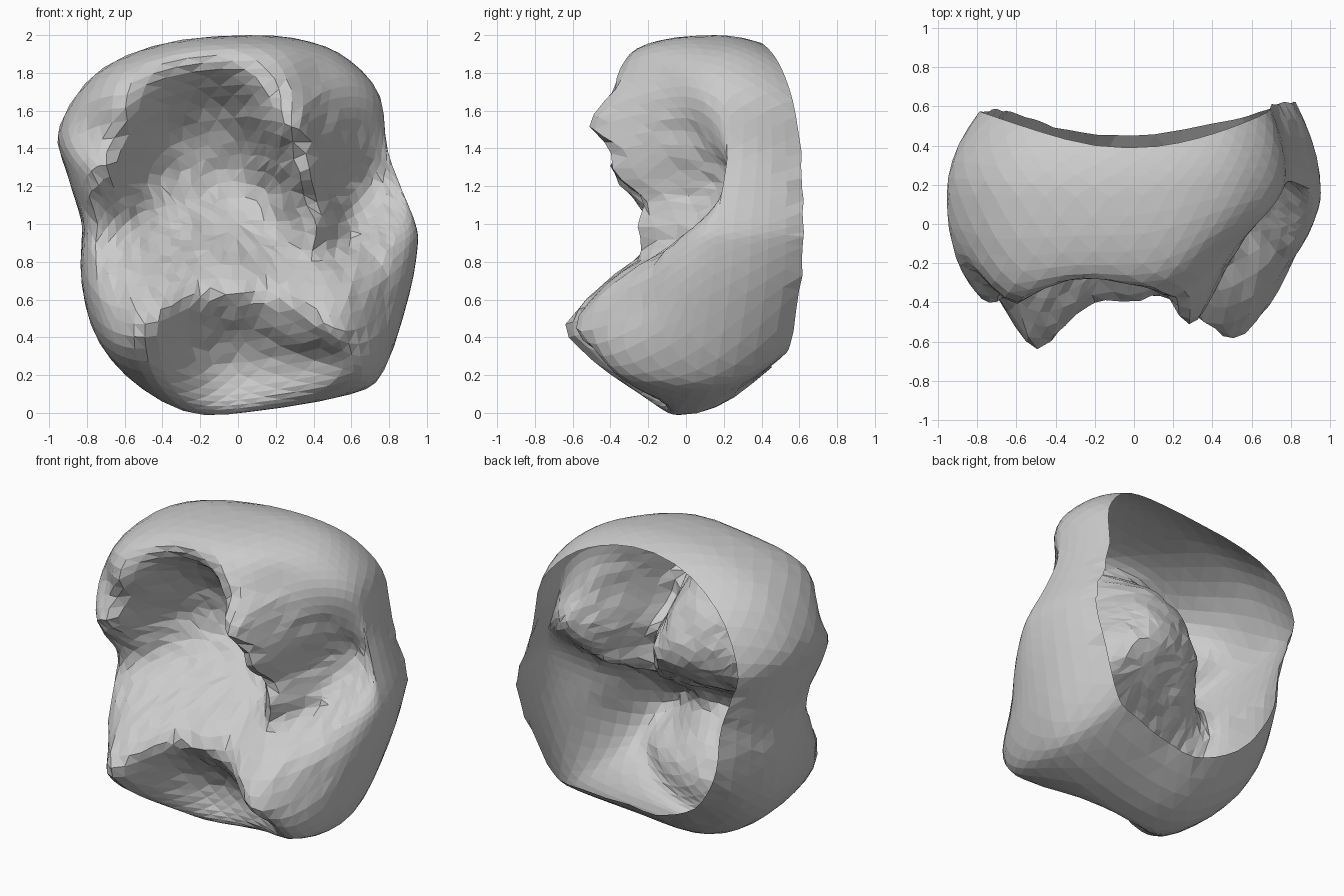
import bpy, bmesh, math, random
from mathutils import Vector

if "Cube" in bpy.data.objects:
    bpy.data.objects.remove(bpy.data.objects["Cube"])

random.seed(4)
SEG, RINGS, WALL = 60, 21, 5

# front outline (x, z), counter-clockwise from the right side
outline = [(.94, 1.0), (.86, 1.2), (.79, 1.4), (.75, 1.68), (.6, 1.86), (.4, 1.96), (.1, 2.0),
           (-.38, 1.96), (-.75, 1.8), (-.95, 1.5), (-.9, 1.25), (-.83, 1.0), (-.83, .7),
           (-.75, .4), (-.55, .16), (-.25, .0), (.1, .01), (.6, .1), (.77, .22), (.9, .6), (.95, .87)]

# feature curves of the front relief, points (x, z, y)
upper_crest = [(-.72, 1.1, -.27), (-.68, 1.3, -.4), (-.8, 1.5, -.27), (-.56, 1.58, -.4), (-.38, 1.77, -.3),
               (-.1, 1.83, -.3), (.1, 1.75, -.35), (.26, 1.53, -.52), (.34, 1.25, -.4), (.41, .98, -.28)]
recess_wall = [(-.52, 1.25, -.03), (-.4, 1.52, -.03), (-.1, 1.66, -.03), (.1, 1.46, -.03), (.22, 1.2, .0)]
recess = [(-.32, 1.3, .13), (-.1, 1.45, .12), (-.1, 1.2, .2), (.08, 1.28, .15),
          (-.45, 1.0, -.03), (-.1, 1.0, .06), (.25, .95, -.03)]
right_groove = [(.73, 1.25, .25), (.6, 1.07, .12), (.53, .9, -.05), (.6, 1.48, .0),
                (.43, 1.52, -.3), (.42, 1.8, -.17), (.53, 1.2, .02)]
shelf = [(-.7, .93, -.2), (-.55, .76, -.33), (-.1, .8, -.25), (.35, .75, -.32), (.6, .76, -.3), (.8, .92, -.05)]
lower_crest = [(-.66, .5, -.47), (-.5, .45, -.66), (-.32, .6, -.49), (0, .67, -.4),
               (.35, .55, -.5), (.5, .42, -.58), (.64, .3, -.48), (.78, .55, -.27)]
under_hollow = [(-.46, .24, -.5), (-.25, .4, -.28), (.05, .4, -.17), (.25, .28, -.18),
                (.45, .27, -.3), (-.12, .17, -.1), (.48, .17, -.36)]
marks = upper_crest + recess_wall + recess + right_groove + shelf + lower_crest + under_hollow


def solve(a, b):
    """Gaussian elimination with pivoting."""
    n = len(b)
    m = [row[:] + [b[i]] for i, row in enumerate(a)]
    for i in range(n):
        p = max(range(i, n), key=lambda r: abs(m[r][i]))
        m[i], m[p] = m[p], m[i]
        for r in range(i + 1, n):
            k = m[r][i] / m[i][i]
            for c in range(i, n + 1):
                m[r][c] -= k * m[i][c]
    x = [0] * n
    for i in reversed(range(n)):
        x[i] = (m[i][n] - sum(m[i][c] * x[c] for c in range(i + 1, n))) / m[i][i]
    return x


def kernel(ax, az, bx, bz):
    return math.sqrt((ax - bx) ** 2 + (az - bz) ** 2 + .005)


weights = solve([[kernel(a[0], a[1], b[0], b[1]) for b in marks] for a in marks], [a[2] for a in marks])


def relief(x, z):
    """Depth of the surface stretched through all feature curves."""
    return sum(w * kernel(x, z, m[0], m[1]) for w, m in zip(weights, marks))


def outline_at(t):
    """Smooth closed curve through the outline points."""
    n = len(outline)
    i, u = int(t * n), t * n % 1
    p = [Vector(outline[(i + k) % n]) for k in (-1, 0, 1, 2)]
    return .5 * (2 * p[1] + (p[2] - p[0]) * u + (2 * p[0] - 5 * p[1] + 4 * p[2] - p[3]) * u * u
                 + (3 * p[1] - p[0] - 3 * p[2] + p[3]) * u ** 3)


bm = bmesh.new()
centre = Vector((0, 1))
rings = []
# relief rings, then wall rings curling back to the open rim
for k in range(1, RINGS + WALL + 1):
    ring = []
    for s in range(SEG):
        edge = outline_at((s + .5 * (k % 2)) / SEG % 1) - centre
        side, up = edge.normalized()
        top, low, left = max(up, 0), max(-up, 0), max(-side, 0)
        y_edge = .16 - .02 * top - .2 * low ** 2 + .18 * max(side, 0) * top
        if k <= RINGS:
            f = math.sin(k / RINGS * math.pi / 2)
            p = centre + edge * f
            y = y_edge + (relief(*p) - y_edge) * math.sqrt(max(0, 1 - f ** 14))
        else:
            g = (k - RINGS) / WALL
            shrink = .13 - .09 * top ** 2 + .12 * low + .07 * left
            y_rim = .62 - .23 * top ** 4 - .17 * low ** 3 - .04 * left
            p = centre + edge * (1 - shrink * g * g)
            y = y_edge + (y_rim - y_edge) * g
        ring.append(bm.verts.new((p.x, y, p.y)))
    rings.append(ring)

# staggered triangles between rings, fan in the middle
hub = bm.verts.new((0, relief(0, 1), 1))
for s in range(SEG):
    bm.faces.new((hub, rings[0][s], rings[0][(s + 1) % SEG]))
for k, (a, b) in enumerate(zip(rings, rings[1:]), 1):
    for s in range(SEG):
        n = (s + 1) % SEG
        if k % 2:
            bm.faces.new((a[s], b[s], b[n]))
            bm.faces.new((a[s], b[n], a[n]))
        else:
            bm.faces.new((a[s], b[s], a[n]))
            bm.faces.new((a[n], b[s], b[n]))

# soften the steep creases, then merge crowded vertices around the middle
front = [v for r in rings[3:RINGS - 3] for v in r]
bmesh.ops.smooth_vert(bm, verts=front, factor=.3, use_axis_x=True, use_axis_y=True, use_axis_z=True)
inner = [hub] + [v for r in rings[:8] for v in r]
bmesh.ops.remove_doubles(bm, verts=inner, dist=.045)
# slight unevenness, keeping the outer size
for v in bm.verts:
    if (v.co.x ** 2 + (v.co.z - 1) ** 2) < .7:
        v.co += Vector((random.uniform(-.008, .008) for _ in range(3)))
bmesh.ops.recalc_face_normals(bm, faces=bm.faces)
if sum(f.normal.y * f.calc_area() for f in bm.faces) > 0:
    bmesh.ops.reverse_faces(bm, faces=bm.faces)
mesh = bpy.data.meshes.new("relief_shell")
bm.to_mesh(mesh)
bm.free()
shell = bpy.data.objects.new("relief_shell", mesh)
bpy.context.collection.objects.link(shell)
